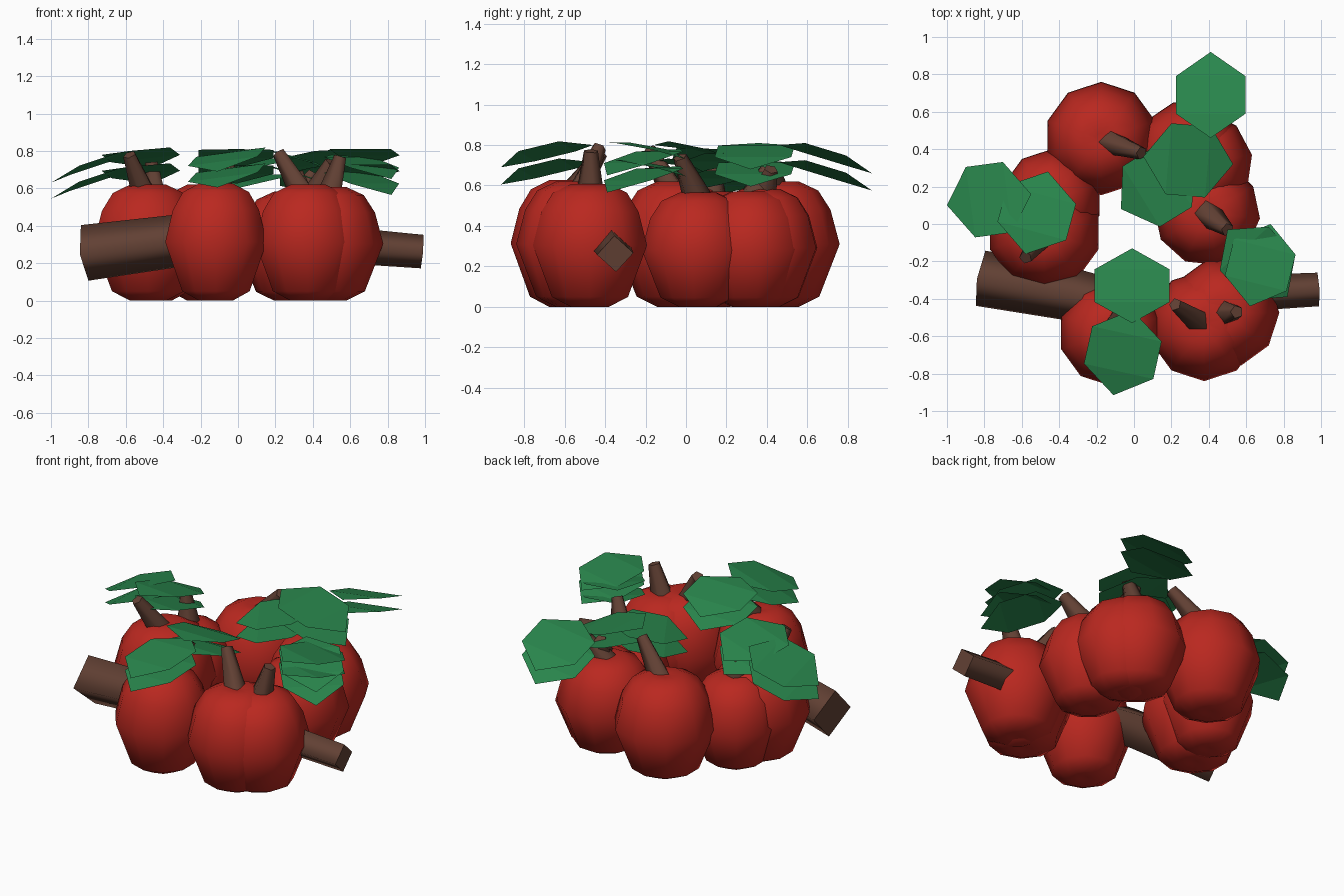
import bpy, bmesh, math
from mathutils import Vector

cube = bpy.data.objects.get("Cube")
if cube:
    bpy.data.objects.remove(cube)


def material(name, color):
    m = bpy.data.materials.new(name)
    m.use_nodes = True
    m.diffuse_color = (*color, 1)
    m.node_tree.nodes["Principled BSDF"].inputs["Base Color"].default_value = (*color, 1)
    return m


RED = material("fruit red", (0.49, 0.021, 0.014))
GREEN = material("leaf green", (0.022, 0.235, 0.072))
BROWN = material("bark brown", (0.122, 0.052, 0.034))


def finish(bm, name, mat, smooth=0):
    bmesh.ops.recalc_face_normals(bm, faces=bm.faces)
    mesh = bpy.data.meshes.new(name)
    bm.to_mesh(mesh)
    bm.free()
    mesh.materials.append(mat)
    obj = bpy.data.objects.new(name, mesh)
    bpy.context.collection.objects.link(obj)
    if smooth:
        bpy.ops.object.select_all(action="DESELECT")
        obj.select_set(True)
        bpy.context.view_layer.objects.active = obj
        bpy.ops.object.shade_smooth_by_angle(angle=math.radians(smooth))


def bridge(bm, rings):
    for a, b in zip(rings, rings[1:]):
        n = len(a)
        for i in range(n):
            bm.faces.new((a[i], a[(i + 1) % n], b[(i + 1) % n], b[i]))


# Fruit: lathed profile, nearly flat at each end
PROFILE = [(0.025, 0.008), (0.1, 0), (0.2, 0.05), (0.3, 0.31),
           (0.255, 0.48), (0.195, 0.575), (0.1, 0.62), (0.03, 0.612)]


def fruit(name, x, y, scale, height, phase, sides=10):
    bm = bmesh.new()
    rings = []
    for r, z in PROFILE:
        ring = []
        for i in range(sides):
            a = math.radians(phase) + math.tau * i / sides
            ring.append(bm.verts.new((x + r * scale * math.cos(a),
                                      y + r * scale * math.sin(a), z * height)))
        rings.append(ring)
    bridge(bm, rings)
    bm.faces.new(rings[0])
    bm.faces.new(rings[-1])
    finish(bm, name, RED, 80)


# Tapered wood swept along a few points, with sharp-edged ends
def wood(name, points, radii, sides, turn=0.0):
    bm = bmesh.new()
    pts = [Vector(p) for p in points]
    rings = []
    for i, p in enumerate(pts):
        d = (pts[min(i + 1, len(pts) - 1)] - pts[max(i - 1, 0)]).normalized()
        up = Vector((0, 0, 1)) if abs(d.z) < 0.8 else Vector((0, 1, 0))
        u = d.cross(up).normalized()
        v = u.cross(d)
        ring = []
        for k in range(sides):
            a = turn + math.tau * k / sides
            ring.append(bm.verts.new(p + radii[i] * (u * math.cos(a) + v * math.sin(a))))
        rings.append(ring)
    bridge(bm, rings)
    for ring in (rings[0], rings[-1]):
        for edge in bm.faces.new(ring).edges:
            edge.smooth = False
    finish(bm, name, BROWN, 100)


# Leaf: an arched hexagon, repeated as a second sheet below; roll lifts its left edge
def leaf(name, base, tip, z_base, z_tip, width, roll=0.0):
    base, tip = Vector(base), Vector(tip)
    axis = tip - base
    side = Vector((-axis.y, axis.x)).normalized() * width / 2
    bm = bmesh.new()
    for drop in (0, 0.085):
        def point(t, s):
            p = base + axis * t + side * s
            z = z_base + (z_tip - z_base) * t + 0.12 * t * (1 - t) - drop + roll * s
            return bm.verts.new((p.x, p.y, z))
        b, t = point(0, 0), point(1, 0)
        l1, r1, l2, r2 = point(0.28, 1), point(0.28, -1), point(0.72, 1), point(0.72, -1)
        bm.faces.new((b, r1, l1))
        bm.faces.new((l1, r1, r2, l2))
        bm.faces.new((l2, r2, t))
    finish(bm, name, GREEN)


# Fruit with its leaning stalk: centre, size, height, phase, stalk tip
FRUITS = {
    "back": (-0.175, 0.457, 1.01, 1.0, 90, (0.04, 0.38, 0.77)),
    "back_left_outer": (0.29, 0.37, 0.97, 0.94, 70, (0.4, 0.42, 0.68)),
    "back_left_inner": (0.35, 0.32, 0.95, 0.92, 10, (0.32, 0.4, 0.68)),
    "left": (0.39, 0.06, 0.95, 0.91, 30, (0.5, -0.03, 0.74)),
    "front_left_outer": (0.48, -0.475, 0.99, 0.98, 0, (0.55, -0.47, 0.77)),
    "front_left_inner": (0.375, -0.543, 0.99, 1.0, 90, (0.22, -0.43, 0.79)),
    "front_right": (-0.118, -0.582, 0.95, 1.01, 90, (-0.04, -0.42, 0.76)),
    "right_front": (-0.48, -0.04, 1.02, 1.0, 90, (-0.58, -0.18, 0.78)),
    "right_back": (-0.44, 0.13, 0.9, 0.92, 90, (-0.46, 0.13, 0.74)),
}
for key, (x, y, scale, height, phase, tip) in FRUITS.items():
    fruit(key + "_fruit", x, y, scale, height, phase)
    wood(key + "_stalk", [(x, y, 0.52), tip], [0.078, 0.036], 5)

# Branch ends: a thick one on the right, a thin one on the left
wood("thick_branch", [(-0.82, -0.29, 0.255), (-0.32, -0.38, 0.32), (-0.1, -0.43, 0.34)],
     [0.15, 0.14, 0.13], 4, -0.05)
wood("thin_branch", [(0.4, -0.38, 0.31), (0.985, -0.35, 0.262)], [0.1, 0.09], 4, -0.05)

# Leaves
leaf("back_leaf", (0.41, 0.46), (0.41, 0.92), 0.8, 0.66, 0.37, -0.025)
leaf("back_inner_leaf", (0.05, 0.36), (0.53, 0.32), 0.81, 0.68, 0.38)
leaf("centre_leaf", (0.32, 0.32), (-0.07, 0.08), 0.76, 0.67, 0.38)
leaf("right_outer_leaf", (-0.55, 0.16), (-1.0, 0.1), 0.78, 0.63, 0.38, 0.025)
leaf("right_inner_leaf", (-0.58, -0.16), (-0.46, 0.28), 0.8, 0.71, 0.38, -0.02)
leaf("front_inner_leaf", (-0.01, -0.53), (-0.01, -0.13), 0.81, 0.71, 0.4)
leaf("front_leaf", (-0.01, -0.46), (-0.11, -0.915), 0.8, 0.69, 0.38, 0.025)
leaf("left_outer_leaf", (0.5, -0.03), (0.82, -0.39), 0.78, 0.65, 0.35)
leaf("left_inner_leaf", (0.62, -0.44), (0.73, 0.0), 0.81, 0.73, 0.34)
